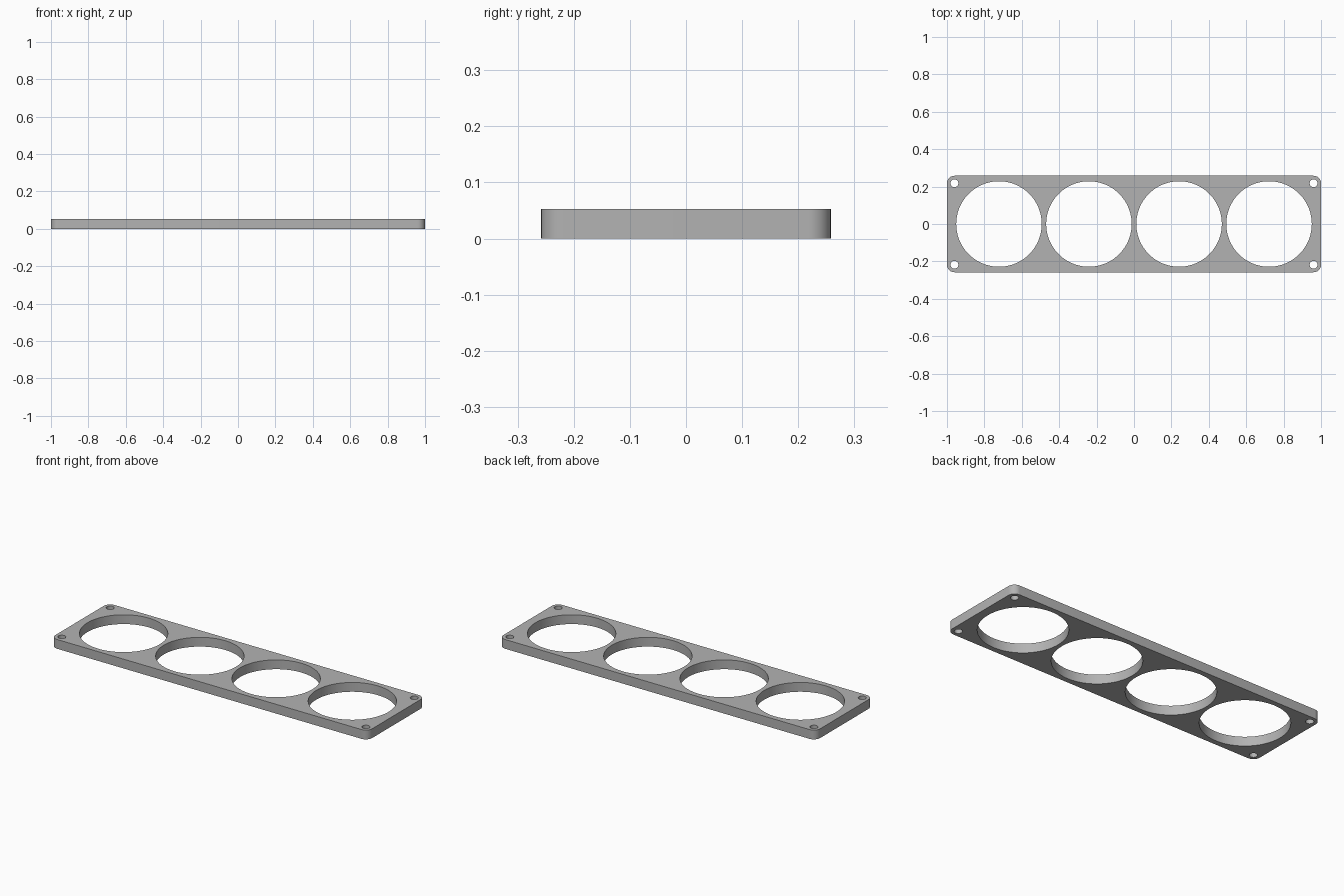
import bpy
import bmesh
from math import cos, sin, pi, radians

old = bpy.data.objects.get("Cube")
if old:
    bpy.data.objects.remove(old, do_unlink=True)

HALF_X, HALF_Y, THICK = 1.0, 0.258, 0.053
CORNER = 0.04                      # corner radius, shared centre with screw holes
CX, CY = HALF_X - CORNER, HALF_Y - CORNER


def arc(cx, cy, r, start, sweep, n):
    return [(cx + r * cos(start + sweep * i / n), cy + r * sin(start + sweep * i / n))
            for i in range(n + 1)]


def circle(cx, cy, r, n):
    return arc(cx, cy, r, 0, 2 * pi, n)[:-1]


# Outline with rounded corners
outline = []
for k, (sx, sy) in enumerate([(1, 1), (-1, 1), (-1, -1), (1, -1)]):
    outline += arc(sx * CX, sy * CY, CORNER, k * pi / 2, pi / 2, 12)

# Four large openings and four corner screw holes
loops = [outline]
loops += [circle(x, 0, 0.2285, 96) for x in (-0.722, -0.241, 0.241, 0.722)]
loops += [circle(sx * CX, sy * CY, 0.021, 32) for sx in (-1, 1) for sy in (-1, 1)]

# Filled flat profile, extruded to the plate thickness
curve = bpy.data.curves.new("mounting_plate", "CURVE")
curve.dimensions = "2D"
curve.fill_mode = "BOTH"
curve.extrude = THICK / 2
for pts in loops:
    spline = curve.splines.new("POLY")
    spline.points.add(len(pts) - 1)
    for p, (x, y) in zip(spline.points, pts):
        p.co = (x, y, 0, 1)
    spline.use_cyclic_u = True

plate = bpy.data.objects.new("mounting_plate", curve)
bpy.context.collection.objects.link(plate)
bpy.ops.object.select_all(action="DESELECT")
plate.select_set(True)
bpy.context.view_layer.objects.active = plate
bpy.ops.object.convert(target="MESH")
plate = bpy.context.view_layer.objects.active

# Weld the caps to the walls and rest the plate on the ground
bm = bmesh.new()
bm.from_mesh(plate.data)
bmesh.ops.remove_doubles(bm, verts=bm.verts, dist=0.0001)
bmesh.ops.translate(bm, verts=bm.verts, vec=(0, 0, THICK / 2))
bmesh.ops.recalc_face_normals(bm, faces=bm.faces)
bm.to_mesh(plate.data)
bm.free()
bpy.ops.object.shade_smooth_by_angle(angle=radians(30))

# Grey finish
grey = bpy.data.materials.new("plain_grey")
grey.use_nodes = True
colour = (0.45, 0.45, 0.45, 1)
grey.diffuse_color = colour
grey.node_tree.nodes["Principled BSDF"].inputs["Base Color"].default_value = colour
plate.data.materials.clear()
plate.data.materials.append(grey)
